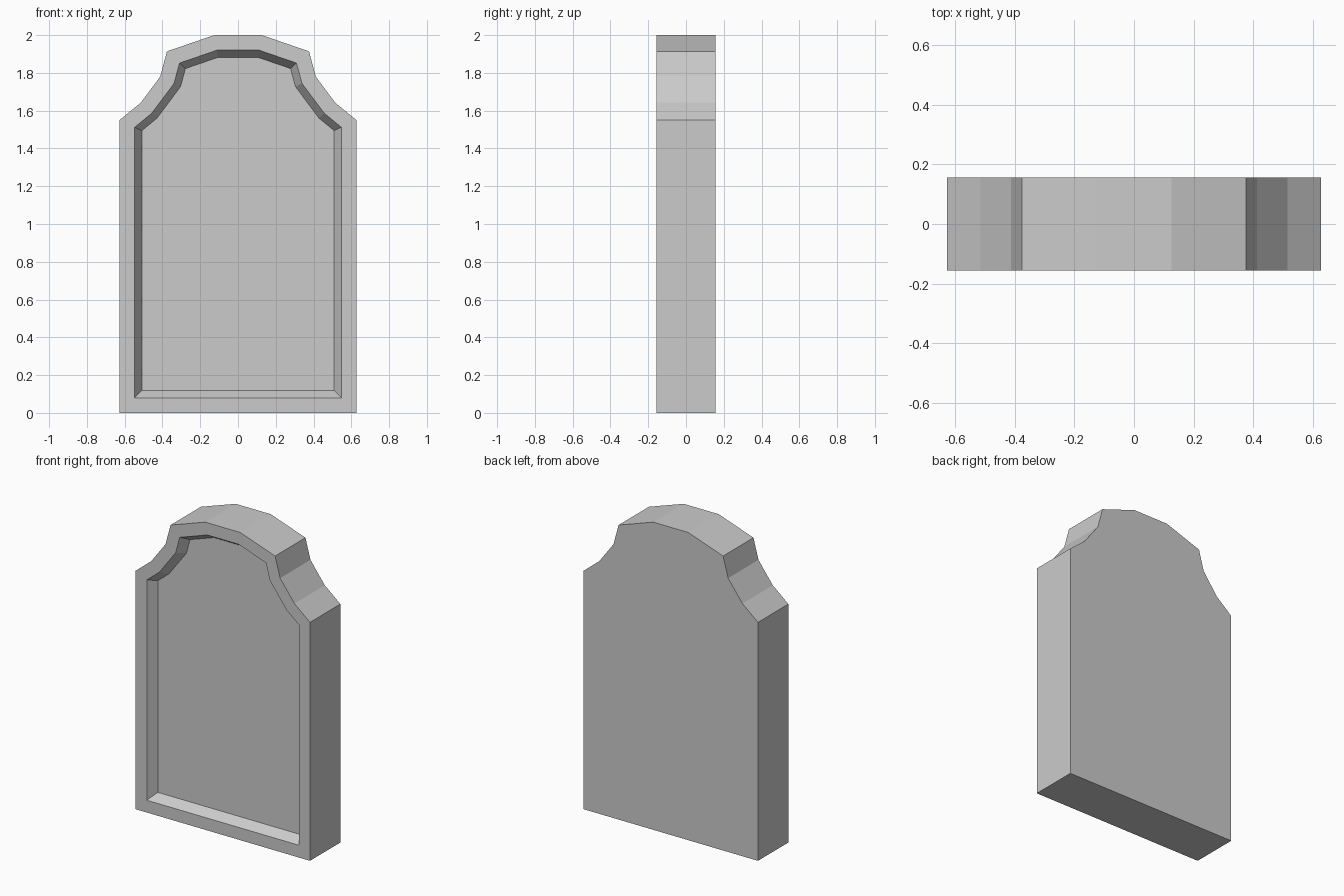
import bpy
import bmesh

default = bpy.data.objects.get("Cube")
if default:
    bpy.data.objects.remove(default, do_unlink=True)

HALF_DEPTH = 0.156
RIM = 0.08
BEVEL = 0.038
RECESS = 0.06

# Single stone material
stone = bpy.data.materials.new("grey_stone")
stone.use_nodes = True
colour = (0.6, 0.6, 0.6, 1.0)
stone.diffuse_color = colour
stone.node_tree.nodes["Principled BSDF"].inputs["Base Color"].default_value = colour

# Half outline of the slab, mirrored to close the shape
half = [(0.627, 0.0), (0.627, 1.55), (0.515, 1.642),
        (0.412, 1.78), (0.376, 1.914), (0.126, 2.0)]
outline = half + [(-x, z) for x, z in reversed(half)]

# Slab: front outline extruded to the back
bm = bmesh.new()
front = bm.faces.new([bm.verts.new((x, -HALF_DEPTH, z)) for x, z in outline])
back = bmesh.ops.extrude_face_region(bm, geom=[front], use_keep_orig=True)
back_verts = [g for g in back["geom"] if isinstance(g, bmesh.types.BMVert)]
bmesh.ops.translate(bm, verts=back_verts, vec=(0, 2 * HALF_DEPTH, 0))
bmesh.ops.recalc_face_normals(bm, faces=bm.faces[:])

# Front panel: flat rim, then a sloped edge down to the recessed face
panel = min(bm.faces, key=lambda f: f.calc_center_median().y)
for width in (RIM, BEVEL):
    bmesh.ops.inset_region(bm, faces=[panel], thickness=width,
                           use_even_offset=True, use_boundary=True)
bmesh.ops.translate(bm, verts=panel.verts[:], vec=(0, RECESS, 0))
bm.normal_update()

mesh = bpy.data.meshes.new("headstone_slab")
bm.to_mesh(mesh)
bm.free()
mesh.materials.append(stone)
slab = bpy.data.objects.new("headstone_slab", mesh)
bpy.context.collection.objects.link(slab)
